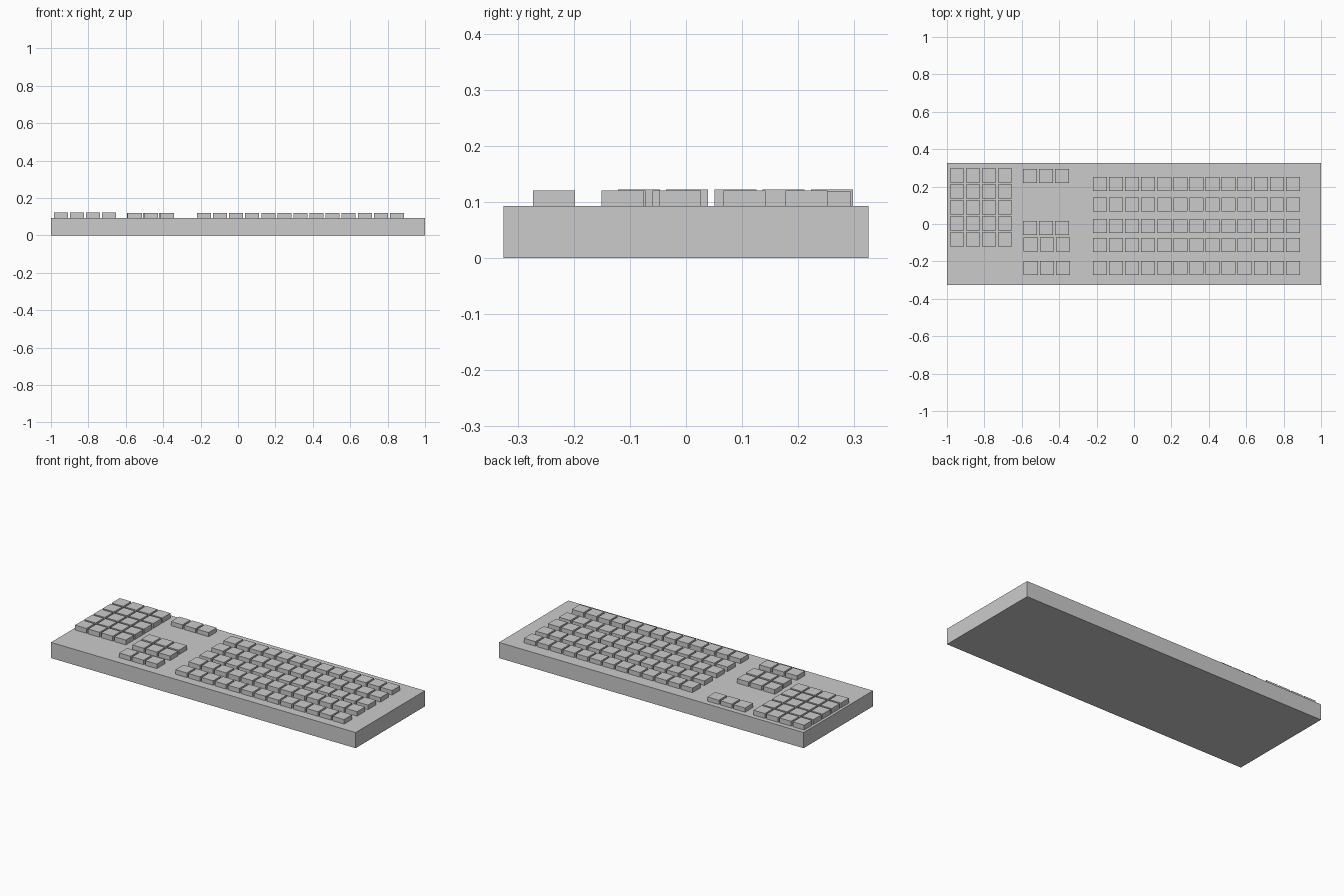
import bpy, bmesh
from mathutils import Matrix, Vector

if "Cube" in bpy.data.objects:
    bpy.data.objects.remove(bpy.data.objects["Cube"])

BASE_TOP = 0.093
KEY = 0.075      # key width and depth
PITCH = 0.086    # spacing between neighbouring keys


def add_box(bm, lo, hi):
    lo, hi = Vector(lo), Vector(hi)
    mat = Matrix.Translation((lo + hi) / 2) @ Matrix.Diagonal((*(hi - lo), 1))
    bmesh.ops.create_cube(bm, size=1, matrix=mat)


def make_object(name, bm):
    mesh = bpy.data.meshes.new(name)
    bm.to_mesh(mesh)
    bm.free()
    obj = bpy.data.objects.new(name, mesh)
    bpy.context.collection.objects.link(obj)


def key_block(name, x0, cols, rows, top):
    """Grid of keys: first column centre x0, row centres in rows."""
    bm = bmesh.new()
    h = KEY / 2
    for y in rows:
        for c in range(cols):
            x = x0 + c * PITCH
            add_box(bm, (x - h, y - h, BASE_TOP - 0.004), (x + h, y + h, top))
    make_object(name, bm)


# Flat case
bm = bmesh.new()
add_box(bm, (-1, -0.325, 0), (1, 0.325, BASE_TOP))
make_object("keyboard_case", bm)

# Main typing keys
key_block("main_keys", -0.182, 13, (0.215, 0.104, -0.011, -0.113, -0.235), 0.120)

# Number pad
key_block("number_pad_keys", -0.947, 4, [0.260 - i * PITCH for i in range(5)], 0.122)

# Small clusters between the pad and the main keys
key_block("function_keys", -0.556, 3, (0.257,), 0.118)
key_block("navigation_keys_upper", -0.556, 3, (-0.022,), 0.120)
key_block("navigation_keys_lower", -0.552, 3, (-0.110,), 0.120)
key_block("arrow_keys", -0.552, 3, (-0.235,), 0.120)
